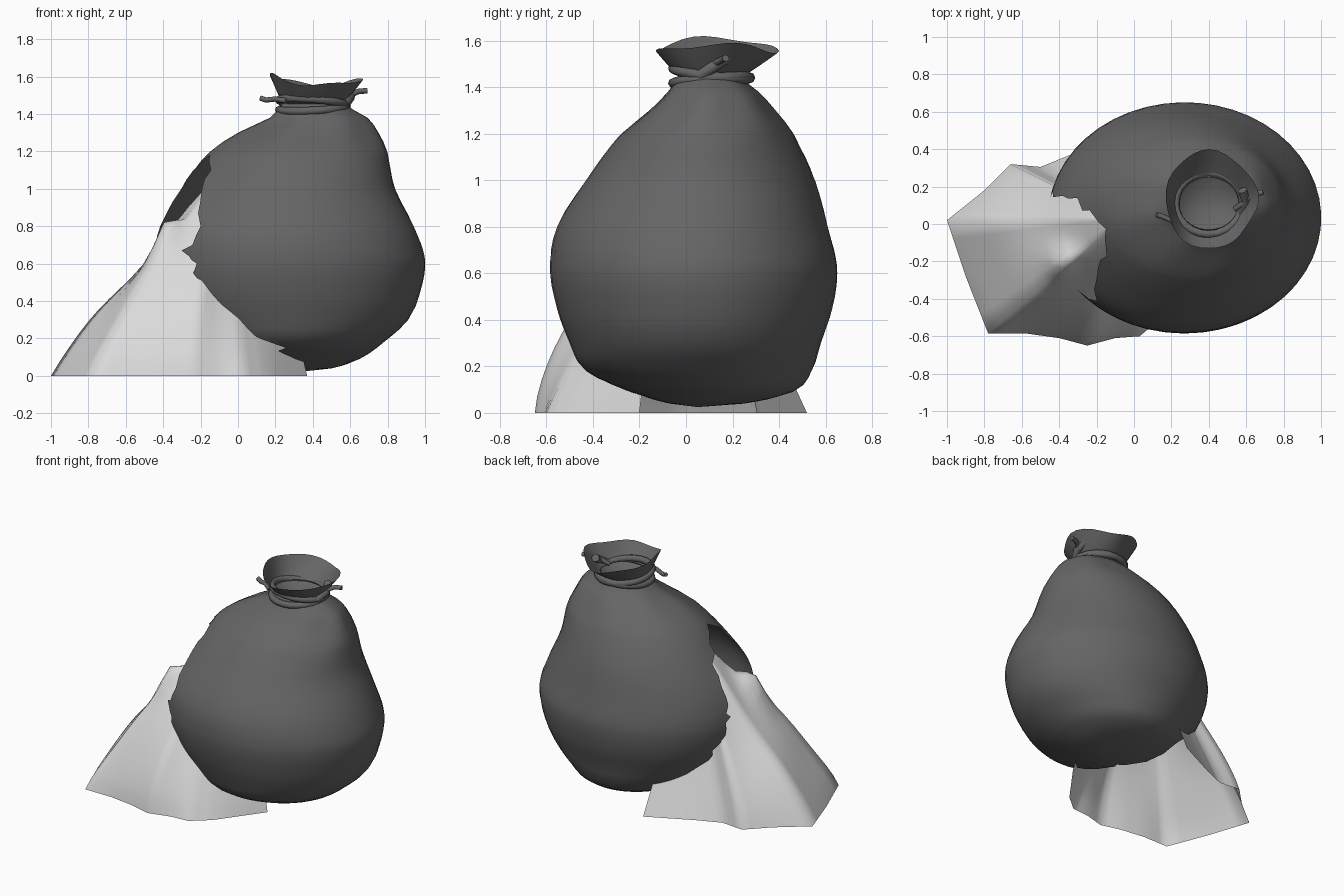
import bpy, bmesh, math, random
from mathutils import Vector

random.seed(4)
if "Cube" in bpy.data.objects:
    bpy.data.objects.remove(bpy.data.objects["Cube"])


def material(name, color):
    m = bpy.data.materials.new(name)
    m.use_nodes = True
    m.diffuse_color = color
    bsdf = next(n for n in m.node_tree.nodes if n.type == 'BSDF_PRINCIPLED')
    bsdf.inputs["Base Color"].default_value = color
    bsdf.inputs["Roughness"].default_value = 0.7
    return m


DARK = material("dark grey plastic", (0.13, 0.13, 0.13, 1))
PALE = material("pale grey filling", (0.7, 0.7, 0.7, 1))


def interp(table, key, curved=False):
    """Look up rows of (key, values...), straight or along a smooth curve."""
    key = min(max(key, table[0][0]), table[-1][0])
    i = next(n for n in range(len(table) - 1) if key <= table[n + 1][0])
    a, b = table[i], table[i + 1]
    before, after = table[max(i - 1, 0)], table[min(i + 2, len(table) - 1)]
    h = b[0] - a[0]
    t = (key - a[0]) / h
    values = []
    for p0, p, q, q1 in zip(before[1:], a[1:], b[1:], after[1:]):
        v = p + (q - p) * t
        if curved:
            m0 = (q - p0) / (b[0] - before[0]) * h - (q - p)
            m1 = (q1 - p) / (after[0] - a[0]) * h - (q - p)
            v += t * (1 - t) * ((1 - t) * m0 - t * m1)
        values.append(v)
    return values


def loft(name, rows, mat, sharp=50):
    """Skin a grid of points, welding any that coincide."""
    bm = bmesh.new()
    grid = [[bm.verts.new(p) for p in row] for row in rows]
    for lower, upper in zip(grid, grid[1:]):
        for j in range(len(lower) - 1):
            bm.faces.new((lower[j], lower[j + 1], upper[j + 1], upper[j]))
    bmesh.ops.remove_doubles(bm, verts=bm.verts, dist=0.0005)
    mesh = bpy.data.meshes.new(name)
    bm.to_mesh(mesh)
    bm.free()
    obj = bpy.data.objects.new(name, mesh)
    bpy.context.collection.objects.link(obj)
    mesh.materials.append(mat)
    bpy.ops.object.select_all(action='DESELECT')
    obj.select_set(True)
    bpy.context.view_layer.objects.active = obj
    bpy.ops.object.shade_smooth_by_angle(angle=math.radians(sharp))


# Bag outline: height, x min, x max, y min, y max
OUTLINE = [
    (0.025, 0.36, 0.361, 0.05, 0.051), (0.04, 0.15, 0.5, -0.07, 0.25),
    (0.09, -0.04, 0.65, -0.24, 0.46), (0.18, -0.2, 0.78, -0.43, 0.54),
    (0.3, -0.33, 0.91, -0.5, 0.58), (0.45, -0.42, 0.975, -0.555, 0.63),
    (0.62, -0.46, 1.0, -0.585, 0.65), (0.8, -0.43, 0.94, -0.555, 0.61),
    (1.0, -0.31, 0.84, -0.43, 0.555), (1.2, -0.15, 0.795, -0.28, 0.46),
    (1.3, 0.0, 0.745, -0.16, 0.38), (1.38, 0.17, 0.69, -0.08, 0.31),
    (1.42, 0.21, 0.62, -0.05, 0.26), (1.46, 0.24, 0.56, -0.03, 0.25)]
# Tear in the bag: height, angle of back edge, angle of front edge
TEAR = [
    (0.05, 215, 215), (0.09, 185, 245), (0.15, 150, 264), (0.18, 148, 257),
    (0.25, 150, 240), (0.37, 158, 226), (0.6, 166, 227), (0.64, 166, 225),
    (0.67, 167, 217), (0.7, 166, 226), (0.8, 166, 227), (0.93, 170, 222),
    (1.0, 173, 218), (1.1, 183, 214), (1.18, 197, 197)]

# Torn bag body, gathered into folds below the neck
heights = sorted({r[0] for r in OUTLINE} | {r[0] for r in TEAR}
                 | {0.06, 0.12, 0.22, 0.41, 0.5, 0.55, 0.75, 0.87, 1.05, 1.15, 1.25, 1.34})
rows = []
for z in heights:
    x0, x1, y0, y1 = interp(OUTLINE, z, True)
    back, front = interp(TEAR, z)
    if front - back > 5:
        back += random.uniform(-3, 3)
        front += random.uniform(-2, 2)
    fold = 0.03 * max(0, 1 - abs(z - 1.32) / 0.16)
    row = []
    for j in range(41):
        a = math.radians(front + (360 + back - front) * j / 40)
        r = 1 + fold * math.cos(7 * a + 1)
        row.append(((x0 + x1) / 2 + (x1 - x0) / 2 * r * math.cos(a),
                    (y0 + y1) / 2 + (y1 - y0) / 2 * r * math.sin(a), z))
    rows.append(row)
loft("torn_bag", rows, DARK)

# Flared mouth of the bag above the tie, gathered shut at its bottom
rows = [[(0.4, 0.11, 1.4)] * 33]
for k in range(6):
    t = k / 5
    row = []
    for j in range(33):
        a = math.tau * j / 32
        c, s = math.cos(a), math.sin(a)
        wave = 1 + 0.02 * t * math.sin(5 * a)
        pinch = 0.04 * t * max(0, c) ** 8
        rx, ry = 0.16 + 0.07 * t ** 0.9, 0.14 + 0.125 * t ** 0.9
        top = 1.555 + 0.045 * c * c - 0.015 * c + 0.01 * math.sin(4 * a)
        row.append((0.4 + (rx * wave + pinch) * c, 0.11 + 0.02 * t + ry * wave * s,
                    1.45 + (top - 1.45) * t))
    rows.append(row)
loft("bag_mouth", rows, DARK)


# Tie around the neck, with a knot and two loose ends
def cord(name, points, radius, closed=False):
    curve = bpy.data.curves.new(name, 'CURVE')
    curve.dimensions = '3D'
    curve.bevel_depth = radius
    curve.bevel_resolution = 2
    curve.use_fill_caps = True
    sp = curve.splines.new('POLY')
    sp.points.add(len(points) - 1)
    for p, co in zip(sp.points, points):
        p.co = (*co, 1)
    sp.use_cyclic_u = closed
    sp.use_smooth = True
    curve.materials.append(DARK)
    obj = bpy.data.objects.new(name, curve)
    bpy.context.collection.objects.link(obj)


for name, z, tilt in (("lower_tie", 1.43, 0.015), ("upper_tie", 1.46, -0.025)):
    ring = []
    for j in range(24):
        a = math.tau * j / 24
        ring.append((0.4 + 0.18 * math.cos(a), 0.11 + 0.165 * math.sin(a),
                     z + tilt * math.sin(a + 0.6)))
    cord(name, ring, 0.022, True)
cord("right_tie_end", [(0.26, -0.02, 1.47), (0.2, 0.02, 1.48), (0.15, 0.04, 1.475), (0.12, 0.05, 1.485)], 0.014)
cord("left_tie_end", [(0.54, 0.08, 1.46), (0.6, 0.12, 1.5), (0.64, 0.16, 1.52), (0.69, 0.17, 1.525)], 0.015)
cord("tie_knot", [(0.57, 0.06, 1.45), (0.6, 0.12, 1.49), (0.58, 0.18, 1.53)], 0.026)

# Spilled filling: base outline points with the steepness of each side
BASE = [
    (-0.03, 0.52, 1.0), (-0.34, 0.37, 1.0), (-0.5, 0.305, 1.05),
    (-0.66, 0.32, 1.2), (-0.8, 0.18, 1.15), (-1.0, 0.02, 1.1),
    (-0.9, -0.28, 1.15), (-0.78, -0.585, 1.2), (-0.58, -0.585, 1.4),
    (-0.4, -0.61, 1.5), (-0.25, -0.65, 1.5), (-0.1, -0.61, 1.3),
    (0.03, -0.6, 1.1), (0.15, -0.5, 1.05), (0.37, -0.2, 1.2)]
base = [(i, *p) for i, p in enumerate(BASE)]
apex = Vector((-0.08, 0.03))
rows = []
for k in range(17):
    t = k / 16
    row = []
    for j in range((len(BASE) - 1) * 3 + 1):
        x, y, steep = interp(base, j / 3)
        p = Vector((x, y)).lerp(apex, t ** steep)
        ripple = 0.03 * math.sin(math.pi * t) * math.sin(9 * p.x + 3) * math.sin(8 * p.y + 1)
        knob = 0.13 * math.exp(-((p.x + 0.39) ** 2 + (p.y + 0.2) ** 2) / 0.006)
        row.append((p.x, p.y, 1.1 * t + ripple + knob * min(1, 3 * t)))
    rows.append(row)
loft("spilled_filling", rows, PALE, 70)
